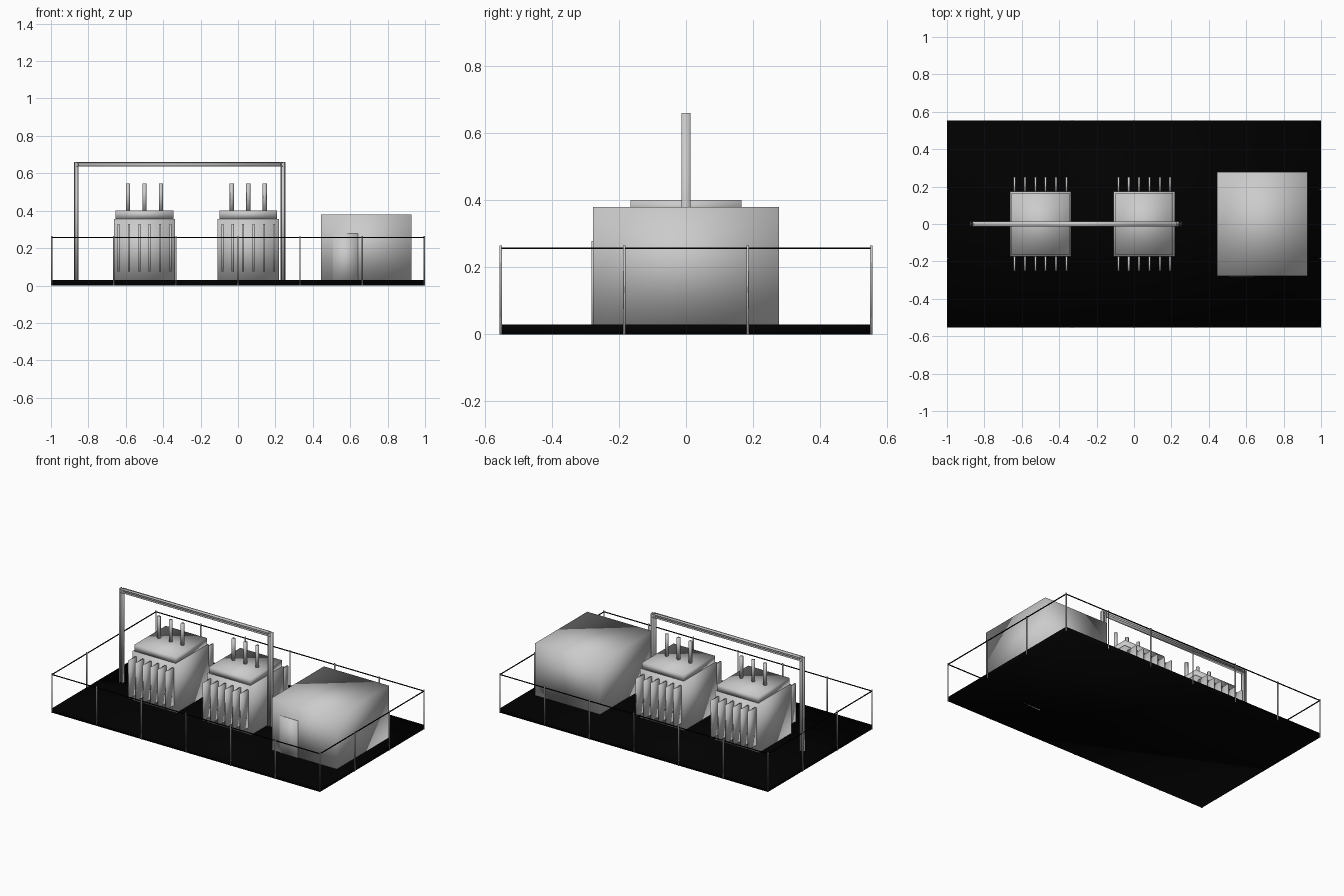
import bpy
from math import pi

if "Cube" in bpy.data.objects:
    bpy.data.objects.remove(bpy.data.objects["Cube"])

def colour(name, rgb):
    m = bpy.data.materials.new(name)
    m.diffuse_color = (*rgb, 1)
    m.use_nodes = True
    m.node_tree.nodes["Principled BSDF"].inputs["Base Color"].default_value = m.diffuse_color
    return m

black = colour("black", (0, 0, 0))

def box(name, x0, x1, y0, y1, z0, z1, mat=None):
    bpy.ops.mesh.primitive_cube_add(size=1, location=((x0+x1)/2, (y0+y1)/2, (z0+z1)/2))
    o = bpy.context.object
    o.name = name
    o.scale = (x1-x0, y1-y0, z1-z0)
    bpy.ops.object.transform_apply(location=False, rotation=False, scale=True)
    bpy.ops.object.shade_smooth()
    if mat:
        o.data.materials.append(mat)
    return o

def post(name, x, y, z0, z1, r, sides):
    bpy.ops.mesh.primitive_cylinder_add(vertices=sides, radius=r, depth=z1-z0,
                                        location=(x, y, (z0+z1)/2))
    bpy.context.object.name = name
    bpy.ops.object.shade_smooth()

# Ground slab
X, Y, G = 0.996, 0.552, 0.03
box("ground_slab", -X, X, -Y, Y, 0, G, black)

# Transformers: tank, lid, cooling fins on both sides, three bushings
for cx in (-0.5, 0.055):
    box("transformer_tank", cx-0.164, cx+0.164, -0.173, 0.173, G, 0.357)
    box("transformer_lid", cx-0.154, cx+0.154, -0.166, 0.166, 0.357, 0.401)
    for i in range(6):
        fx = cx + (i-2.5)*0.0553
        for s in (-1, 1):
            ya, yb = sorted((s*0.17, s*0.251))
            box("cooling_fin", fx-0.0055, fx+0.0055, ya, yb, 0.075, 0.328)
    for i in (-1, 0, 1):
        post("bushing", cx+i*0.088, 0, 0.4, 0.546, 0.0115, 8)

# Gantry over the transformers, flanged steel sections
w, t = 0.0135, 0.004
for gx in (-0.864, 0.241):
    for s in (-1, 1):
        c = gx + s*(0.0125 - t/2)
        box("gantry_post_flange", c-t/2, c+t/2, -w, w, G, 0.66)
    box("gantry_post_web", gx-0.01, gx+0.01, -t/2, t/2, G, 0.66)
for z in (0.636, 0.656):
    box("gantry_beam_flange", -0.864, 0.241, -w, w, z, z+t)
box("gantry_beam_web", -0.864, 0.241, -t/2, t/2, 0.638, 0.658)

# Control building with door
box("control_building", 0.445, 0.928, -0.277, 0.277, G, 0.38)
box("building_door", 0.507, 0.641, -0.282, -0.272, 0, 0.278)

# Perimeter fence
spots = [(X*i/3, s*Y) for i in range(-3, 4) for s in (-1, 1)]
spots += [(s*X, t*Y/3) for s in (-1, 1) for t in (-1, 1)]
for x, y in spots:
    post("fence_post", x, y, 0, 0.265, 0.004, 6)
r = 0.0025
for s in (-1, 1):
    box("fence_rail_long", -X, X, s*Y-r, s*Y+r, 0.254, 0.259, black)
    box("fence_rail_short", s*X-r, s*X+r, -Y, Y, 0.254, 0.259, black)
